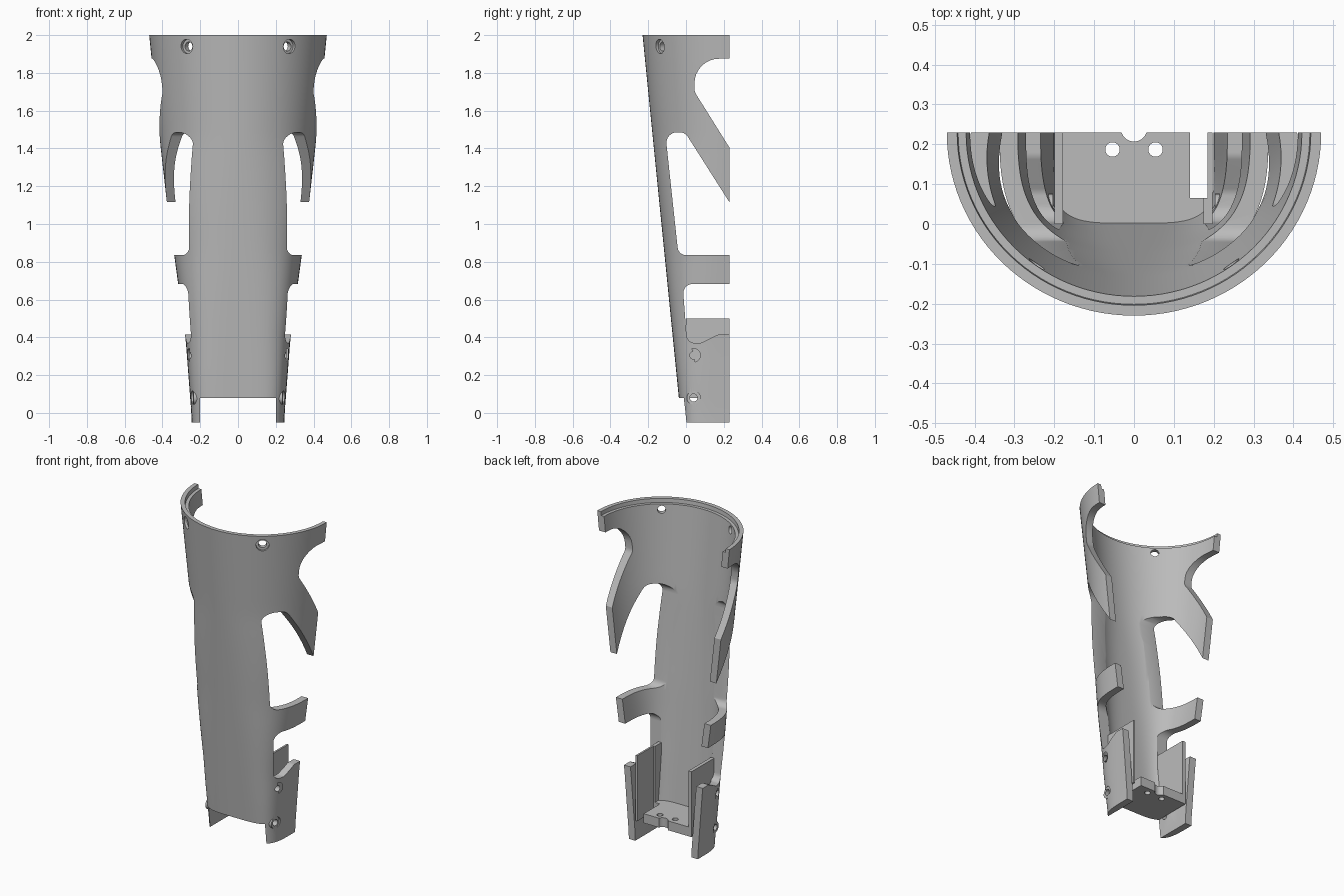
import bpy, bmesh, math
from mathutils import Matrix, Vector

old = bpy.data.objects.get("Cube")
if old:
    bpy.data.objects.remove(old)

BACK = 0.23
grey = bpy.data.materials.new("plain grey")
grey.use_nodes = True
grey.diffuse_color = (0.5, 0.5, 0.5, 1)
grey.node_tree.nodes["Principled BSDF"].inputs["Base Color"].default_value = (0.5, 0.5, 0.5, 1)


def finish(bm, name):
    bm.normal_update()
    bmesh.ops.recalc_face_normals(bm, faces=bm.faces)
    if bm.calc_volume(signed=True) < 0:
        bmesh.ops.reverse_faces(bm, faces=bm.faces)
    mesh = bpy.data.meshes.new(name)
    bm.to_mesh(mesh)
    bm.free()
    mesh.materials.append(grey)
    obj = bpy.data.objects.new(name, mesh)
    bpy.context.collection.objects.link(obj)
    return obj


def box(name, low, high):
    bm = bmesh.new()
    bmesh.ops.create_cube(bm, size=1)
    low, high = Vector(low), Vector(high)
    for v in bm.verts:
        v.co = (low + high) / 2 + v.co * (high - low)
    return finish(bm, name)


def rod(name, start, end, radius):
    start, end = Vector(start), Vector(end)
    axis = end - start
    turn = axis.to_track_quat('Z', 'Y').to_matrix().to_4x4()
    bm = bmesh.new()
    bmesh.ops.create_cone(bm, cap_ends=True, segments=32, radius1=radius, radius2=radius,
                          depth=axis.length, matrix=Matrix.Translation((start + end) / 2) @ turn)
    return finish(bm, name)


def boolean(target, tool, operation):
    mod = target.modifiers.new("cut", 'BOOLEAN')
    mod.operation, mod.object, mod.solver = operation, tool, 'EXACT'
    bpy.context.view_layer.objects.active = target
    bpy.ops.object.modifier_apply(modifier=mod.name)
    bpy.data.objects.remove(tool)


def lerp_table(table, z):
    for (z0, v0), (z1, v1) in zip(table, table[1:]):
        if z <= z1:
            return v0 + (v1 - v0) * (z - z0) / (z1 - z0)
    return table[-1][1]


# Tapering half tube: rounded box at the foot, half circle at the rim
WIDTH = [(-0.05, 0.245), (0, 0.247), (0.4, 0.278), (0.83, 0.337), (1.1, 0.375), (1.5, 0.42), (2, 0.47)]
POWER = [(-0.05, 4.5), (0.2, 4.2), (0.85, 2.7), (1.45, 2.05), (2, 2)]


def arc(z, inset, steps=56):
    a = lerp_table(WIDTH, z) - inset
    b = 0.26 + 0.1 * z - inset
    e = 2 / lerp_table(POWER, z)
    pts = []
    for i in range(steps + 1):
        t = math.pi * i / steps
        c, s = math.cos(t), math.sin(t)
        depth = s ** e * b if 0 < i < steps else 0
        pts.append((math.copysign(abs(c) ** e, c) * a, BACK - depth, z))
    return pts


levels = [(-0.05 + 2.01 * i / 30, 0.046) for i in range(31)]
levels += [(1.975, 0.046), (1.975, 0.026), (2, 0.026)]
bm = bmesh.new()
rings = [[bm.verts.new(p) for p in arc(z, 0) + arc(z, t)[::-1]] for z, t in levels]
for lower, upper in zip(rings, rings[1:]):
    for i in range(len(lower)):
        j = (i + 1) % len(lower)
        bm.faces.new((lower[i], lower[j], upper[j], upper[i]))
half = len(rings[0]) // 2
for ring in (rings[0], rings[-1]):
    for i in range(half - 1):
        bm.faces.new((ring[i], ring[i + 1], ring[-2 - i], ring[-1 - i]))
bmesh.ops.remove_doubles(bm, verts=bm.verts, dist=0.00001)
shell = finish(bm, "half_tube_shell")

# Side outline with rounded corners: (y, z, corner radius)
OUTLINE = [
    (-0.4, 2.1, 0), (0.3, 2.1, 0), (0.3, 1.875, 0), (0.045, 1.875, 0.13), (0.045, 1.70, 0.06),
    (0.3, 1.293, 0), (0.3, 1.005, 0), (-0.005, 1.485, 0.05), (-0.11, 1.485, 0.055),
    (-0.04, 0.835, 0.045), (0.3, 0.835, 0), (0.3, 0.683, 0), (-0.018, 0.683, 0.05),
    (0.006, 0.37, 0.045), (0.08, 0.37, 0.04), (0.17, 0.415, 0.04), (0.3, 0.415, 0),
    (0.3, 0.295, 0), (0.23, 0.295, 0), (0.08, 0.275, 0.13), (0.08, 0, 0.035), (0.035, 0, 0.025),
    (-0.022, 0.1, 0.05), (-0.048, 0.2, 0.05), (-0.08, 0.3, 0), (-0.4, 0.3, 0)]


def rounded(points, steps=8):
    result = []
    for i, (y, z, r) in enumerate(points):
        p = Vector((y, z))
        if r == 0:
            result.append(p)
            continue
        a = Vector(points[i - 1][:2]) - p
        b = Vector(points[(i + 1) % len(points)][:2]) - p
        bend = a.angle(b) / 2
        cut = min(r / math.tan(bend), a.length * 0.9, b.length * 0.9)
        start, end = p + a.normalized() * cut, p + b.normalized() * cut
        for k in range(steps + 1):
            t = k / steps
            k0, k1, k2 = (1 - t) ** 2, 2 * math.sin(bend) * t * (1 - t), t * t
            result.append((start * k0 + p * k1 + end * k2) / (k0 + k1 + k2))
    return result


bm = bmesh.new()
outline = rounded(OUTLINE)
left, right = [[bm.verts.new((x, p.x, p.y)) for p in outline] for x in (0.7, -0.7)]
bm.faces.new(left)
bm.faces.new(right[::-1])
for i in range(len(outline)):
    bm.faces.new((left[i - 1], right[i - 1], right[i], left[i]))
boolean(shell, finish(bm, "outline_cutter"), 'INTERSECT')

# Open the foot between the two lugs
boolean(shell, box("foot_cutter", (-0.2, -0.4, -0.2), (0.2, 0.4, 0.08)), 'DIFFERENCE')

# Lug bosses, screw holes and rim holes on both sides
for s in (-1, 1):
    for z in (0.08, 0.305):
        boolean(shell, rod("boss", (s * 0.203, 0.04, z), (s * 0.235, 0.04, z), 0.036), 'UNION')
        boolean(shell, rod("hole", (s * 0.15, 0.04, z), (s * 0.4, 0.04, z), 0.02), 'DIFFERENCE')
        face_x = lerp_table(WIDTH, z) - 0.014
        boolean(shell, rod("counterbore", (s * face_x, 0.04, z), (s * 0.4, 0.04, z), 0.036), 'DIFFERENCE')
    out = Vector((s * 0.593, -0.805, 0))
    hub = Vector((0, BACK, 1.94))
    boolean(shell, rod("rim_hole", hub + out * 0.3, hub + out * 0.6, 0.024), 'DIFFERENCE')
    boolean(shell, rod("rim_counterbore", hub + out * 0.44, hub + out * 0.6, 0.038), 'DIFFERENCE')

# Floor plate with two holes, a rear notch and a corner cut-out
floor = box("floor_plate", (-0.198, -0.008, 0.08), (0.196, BACK, 0.14))
boolean(floor, box("corner_cutter", (0.14, 0.065, 0), (0.3, 0.4, 0.3)), 'DIFFERENCE')
for x, y, r in ((-0.054, 0.187, 0.018), (0.054, 0.187, 0.018), (0, 0.24, 0.033)):
    boolean(floor, rod("floor_hole", (x, y, 0), (x, y, 0.3), r), 'DIFFERENCE')

# Upright side walls of the tray
right_wall = box("right_tray_wall", (-0.2, 0, 0.08), (-0.178, BACK, 0.5))
left_wall = box("left_tray_wall", (0.185, 0, 0.08), (0.197, BACK, 0.5))
left_rib = box("left_tray_rib", (0.175, 0, 0.08), (0.197, 0.065, 0.5))

for obj in (shell, floor, right_wall, left_wall, left_rib):
    bpy.ops.object.select_all(action='DESELECT')
    obj.select_set(True)
    bpy.context.view_layer.objects.active = obj
    bpy.ops.object.shade_smooth_by_angle(angle=math.radians(30))
